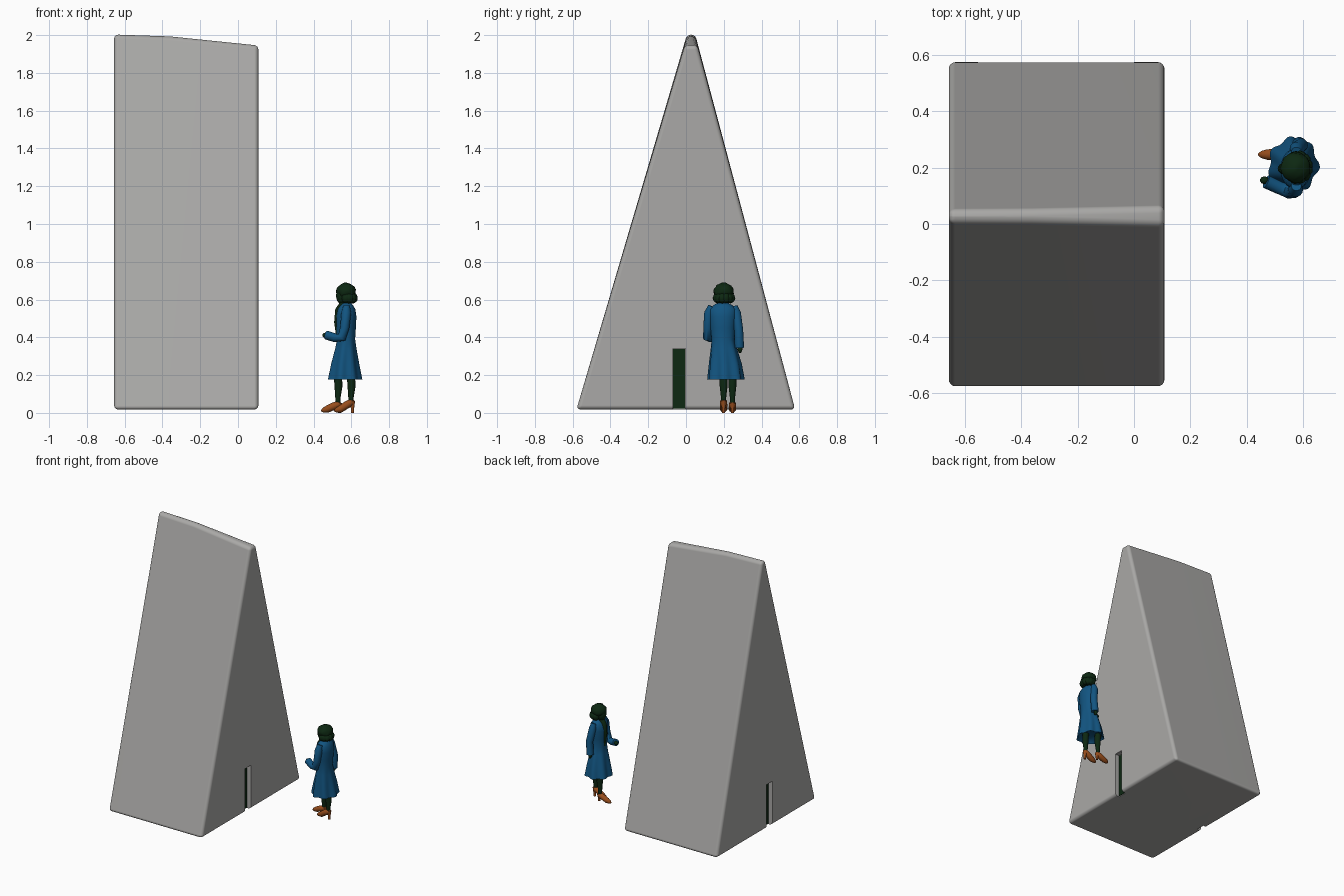
import bpy, bmesh, math, random
from mathutils import Vector

if "Cube" in bpy.data.objects:
    bpy.data.objects.remove(bpy.data.objects["Cube"])

random.seed(4)

def material(name, rgb):
    m = bpy.data.materials.new(name)
    m.diffuse_color = (*rgb, 1)
    m.use_nodes = True
    m.node_tree.nodes["Principled BSDF"].inputs["Base Color"].default_value = m.diffuse_color
    return m

GREY = material("concrete grey", (0.40, 0.395, 0.385))
BLUE = material("coat blue", (0.006, 0.09, 0.22))
DARK = material("dark green", (0.004, 0.021, 0.006))
BROWN = material("shoe brown", (0.31, 0.075, 0.012))

def finish(name, bm, mat, angle=40):
    bmesh.ops.recalc_face_normals(bm, faces=bm.faces)
    me = bpy.data.meshes.new(name)
    bm.to_mesh(me)
    bm.free()
    me.materials.append(mat)
    ob = bpy.data.objects.new(name, me)
    bpy.context.collection.objects.link(ob)
    smooth(ob, angle)
    return ob

def smooth(ob, angle):
    bpy.ops.object.select_all(action='DESELECT')
    ob.select_set(True)
    bpy.context.view_layer.objects.active = ob
    bpy.ops.object.shade_smooth_by_angle(angle=math.radians(angle))

def bridge(bm, rings):
    """Skin a list of equal vertex rings and cap both ends."""
    n = len(rings[0])
    for a, b in zip(rings, rings[1:]):
        for i in range(n):
            bm.faces.new((a[i], a[(i + 1) % n], b[(i + 1) % n], b[i]))
    bm.faces.new(rings[0])
    bm.faces.new(rings[-1])

def loft(name, levels, mat, n=32, folds=7):
    """Stack of horizontal ellipses: (x, y, z, rx, ry, fold depth)."""
    bm = bmesh.new()
    rings = []
    for x, y, z, rx, ry, f in levels:
        ring = []
        for i in range(n):
            t = 2 * math.pi * i / n
            k = 1 + f * math.cos(folds * t + 0.6)
            ring.append(bm.verts.new((x + rx * k * math.cos(t), y + ry * k * math.sin(t), z)))
        rings.append(ring)
    bridge(bm, rings)
    return finish(name, bm, mat, 60)

def tube(name, pts, mat, n=14):
    """Round limb through points (x, y, z, radius)."""
    bm = bmesh.new()
    ps = [Vector(p[:3]) for p in pts]
    rings = []
    for i, p in enumerate(ps):
        d = (ps[min(i + 1, len(ps) - 1)] - ps[max(i - 1, 0)]).normalized()
        u = d.cross(Vector((0, 1, 0))).normalized()
        v = d.cross(u)
        r = pts[i][3]
        rings.append([bm.verts.new(p + r * (u * math.cos(a) + v * math.sin(a)))
                      for a in (2 * math.pi * k / n for k in range(n))])
    bridge(bm, rings)
    return finish(name, bm, mat, 60)

def blob(name, loc, size, mat, rough=0.0, subdiv=3):
    bm = bmesh.new()
    bmesh.ops.create_icosphere(bm, subdivisions=subdiv, radius=1)
    for v in bm.verts:
        v.co *= 1 + random.uniform(-rough, rough)
        v.co = Vector(c * s for c, s in zip(v.co, size)) + Vector(loc)
    return finish(name, bm, mat, 60)

def box(bm, lo, hi):
    vs = bmesh.ops.create_cube(bm, size=1)["verts"]
    for v in vs:
        v.co = Vector(lo[i] + (v.co[i] + 0.5) * (hi[i] - lo[i]) for i in range(3))

# Tall wedge block, ridge sinking gently toward the right end
X0, X1 = -0.656, 0.108
bm = bmesh.new()
sections = []
for x, top, half in ((X0, 2.003, 0.022), (-0.36, 1.993, 0.024), (X1, 1.945, 0.034)):
    sections.append([bm.verts.new(p) for p in (
        (x, -0.58, 0.018), (x, 0.578, 0.018), (x, 0.027 + half, top), (x, 0.027 - half, top))])
bridge(bm, sections)
bmesh.ops.recalc_face_normals(bm, faces=bm.faces)
edges = [e for e in bm.edges if e.calc_face_angle() > math.radians(20)]
bmesh.ops.bevel(bm, geom=edges, offset=0.022, offset_type='OFFSET', segments=4,
                profile=0.5, affect='EDGES', clamp_overlap=True)
block = finish("wedge_block", bm, GREY, 35)

# Door recess in both triangular ends
DEPTH = 0.035
bm = bmesh.new()
box(bm, (X1 - DEPTH, -0.07, 0.0), (X1 + 0.1, -0.003, 0.342))
box(bm, (X0 - 0.1, -0.07, 0.0), (X0 + DEPTH, -0.003, 0.342))
cutter = finish("door_cutter", bm, GREY)
cutter.hide_render = True
cut = block.modifiers.new("door recess", 'BOOLEAN')
cut.operation = 'DIFFERENCE'
cut.object = cutter
cut.solver = 'EXACT'
smooth(block, 35)
bpy.ops.object.modifier_apply(modifier=cut.name)
bpy.data.objects.remove(cutter)
smooth(block, 35)
wn = block.modifiers.new("flat face shading", 'WEIGHTED_NORMAL')
wn.keep_sharp = True

# Dark door panels at the back of each recess
for side, x in (("right", X1 - DEPTH), ("left", X0 + DEPTH)):
    bm = bmesh.new()
    box(bm, (x - 0.004, -0.068, 0.022), (x + 0.004, -0.005, 0.338))
    finish("door_" + side, bm, DARK)

# Coat: pleated flared skirt, waist, shoulders (figure faces -x)
loft("coat", (
    (0.565, 0.210, 0.200, 0.060, 0.065, 0.0),
    (0.565, 0.210, 0.178, 0.087, 0.094, 0.08),
    (0.566, 0.207, 0.260, 0.072, 0.084, 0.06),
    (0.570, 0.200, 0.340, 0.056, 0.069, 0.03),
    (0.572, 0.196, 0.390, 0.048, 0.060, 0.0),
    (0.572, 0.195, 0.450, 0.052, 0.066, 0.0),
    (0.573, 0.195, 0.510, 0.054, 0.072, 0.0),
    (0.574, 0.195, 0.550, 0.047, 0.072, 0.0),
    (0.575, 0.195, 0.570, 0.034, 0.050, 0.0),
    (0.575, 0.195, 0.582, 0.022, 0.028, 0.0)), BLUE, n=56)
loft("dress_front", (
    (0.540, 0.198, 0.390, 0.018, 0.014, 0),
    (0.538, 0.196, 0.480, 0.029, 0.022, 0),
    (0.545, 0.196, 0.550, 0.030, 0.026, 0),
    (0.565, 0.196, 0.590, 0.022, 0.022, 0)), DARK, n=16)

# Sleeves: one bent forward, one hanging
tube("sleeve_bent", ((0.575, 0.135, 0.565, 0.018), (0.573, 0.122, 0.530, 0.026),
                     (0.565, 0.115, 0.450, 0.024), (0.550, 0.115, 0.400, 0.025),
                     (0.515, 0.128, 0.397, 0.023), (0.468, 0.150, 0.412, 0.024)), BLUE)
blob("hand_bent", (0.462, 0.155, 0.411), (0.016, 0.014, 0.014), DARK, subdiv=2)
tube("sleeve_hanging", ((0.575, 0.255, 0.565, 0.018), (0.576, 0.266, 0.530, 0.025),
                        (0.592, 0.279, 0.440, 0.024), (0.585, 0.283, 0.345, 0.025)), BLUE)
blob("hand_hanging", (0.583, 0.286, 0.338), (0.013, 0.013, 0.022), DARK, subdiv=2)

# Head and curly hair
blob("face", (0.553, 0.198, 0.620), (0.034, 0.035, 0.046), DARK)
blob("hair_crown", (0.572, 0.200, 0.643), (0.052, 0.053, 0.045), DARK, 0.06)
for i in range(8):
    a = math.radians(-105 + 30 * i)
    blob("hair_curl_%d" % i, (0.580 + 0.030 * math.cos(a), 0.201 + 0.036 * math.sin(a), 0.608),
         (0.025, 0.024, 0.028), DARK, 0.06, 2)

# Legs and heeled shoes, one foot ahead of the other
for name, x, y, lift in (("front", 0.528, 0.246, 0.0), ("back", 0.597, 0.199, 0.012)):
    tube("leg_" + name, ((x + 0.002, y, 0.045, 0.013), (x + 0.001, y, 0.080, 0.014),
                         (x + 0.004, y, 0.140, 0.021), (x, y, 0.215, 0.022)), DARK)
    tube("shoe_" + name, ((x + 0.019, y, 0.046 + lift, 0.009), (x + 0.004, y, 0.045 + lift, 0.019),
                          (x - 0.025, y, 0.034 + lift / 2, 0.020), (x - 0.055, y, 0.020, 0.019),
                          (x - 0.076, y, 0.014, 0.013), (x - 0.087, y, 0.010, 0.005)), BROWN)
    tube("heel_" + name, ((x + 0.009, y, 0.0, 0.008), (x + 0.009, y, 0.025, 0.009),
                          (x + 0.007, y, 0.050 + lift, 0.016)), BROWN)
